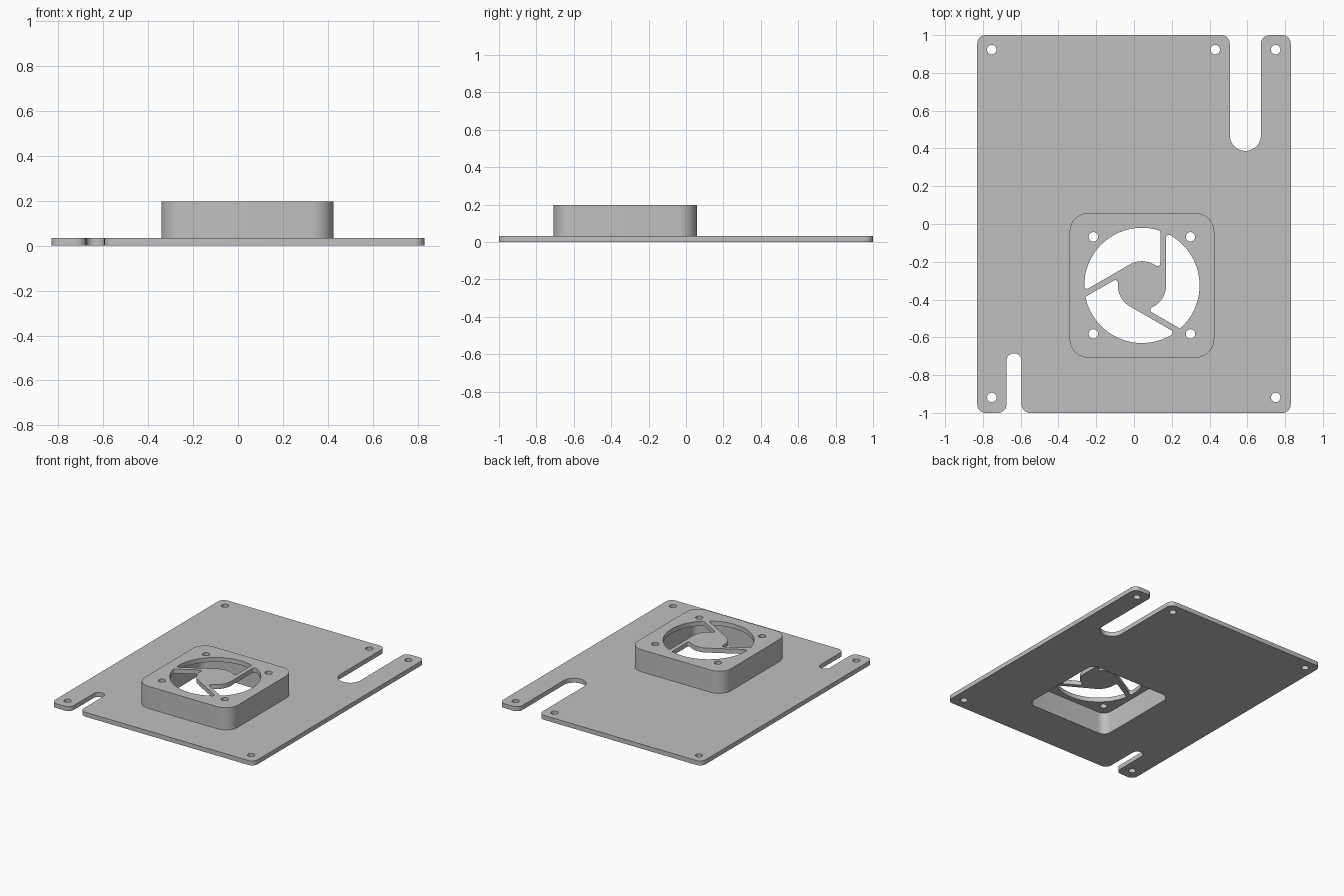
import bpy, bmesh
from math import atan2, cos, pi, sin, sqrt, radians
from mathutils import Vector

cube = bpy.data.objects.get("Cube")
if cube:
    bpy.data.objects.remove(cube, do_unlink=True)

grey = bpy.data.materials.new("plain grey")
grey.use_nodes = True
grey.diffuse_color = (0.53, 0.53, 0.53, 1)
grey.node_tree.nodes["Principled BSDF"].inputs["Base Color"].default_value = grey.diffuse_color


def arc(center, r, a0, a1, n=10):
    return [Vector((center[0] + r * cos(a0 + (a1 - a0) * i / n),
                    center[1] + r * sin(a0 + (a1 - a0) * i / n))) for i in range(n + 1)]


def circle(center, r, n=32):
    return arc(center, r, 0, 2 * pi, n)[:-1]


def rounded(corners, n=10):
    """Outline with right-angled corners (x, y, radius) rounded off."""
    out = []
    for i, (x, y, r) in enumerate(corners):
        p = Vector((x, y))
        a = (Vector(corners[i - 1][:2]) - p).normalized()
        b = (Vector(corners[(i + 1) % len(corners)][:2]) - p).normalized()
        c = p + (a + b) * r
        for k in range(n + 1):
            t = pi / 2 * k / n
            out.append(c - b * r * cos(t) - a * r * sin(t))
    return out


def square(center, half, r):
    return rounded([(center[0] + sx * half, center[1] + sy * half, r)
                    for sx, sy in ((-1, -1), (1, -1), (1, 1), (-1, 1))])


def prism(name, loops, z0, z1):
    """Solid from an outline and its holes, between two heights."""
    bm = bmesh.new()
    for loop in loops:
        vs = [bm.verts.new((p[0], p[1], z0)) for p in loop]
        for i, v in enumerate(vs):
            bm.edges.new((vs[i - 1], v))
    bmesh.ops.triangle_fill(bm, edges=bm.edges[:], use_beauty=True)
    ext = bmesh.ops.extrude_face_region(bm, geom=bm.faces[:], use_keep_orig=True)
    top = [g for g in ext["geom"] if isinstance(g, bmesh.types.BMVert)]
    bmesh.ops.translate(bm, verts=top, vec=(0, 0, z1 - z0))
    bmesh.ops.recalc_face_normals(bm, faces=bm.faces[:])
    mesh = bpy.data.meshes.new(name)
    bm.to_mesh(mesh)
    bm.free()
    mesh.materials.append(grey)
    obj = bpy.data.objects.new(name, mesh)
    bpy.context.collection.objects.link(obj)
    return obj


def combine(obj, other, operation):
    mod = obj.modifiers.new(operation.lower(), "BOOLEAN")
    mod.operation, mod.object, mod.solver = operation, other, "EXACT"
    bpy.ops.object.select_all(action="DESELECT")
    bpy.context.view_layer.objects.active = obj
    obj.select_set(True)
    bpy.ops.object.modifier_apply(modifier=mod.name)
    bpy.data.objects.remove(other, do_unlink=True)


# Sizes
W, L, T, TOP = 0.83, 1.0, 0.033, 0.197
FAN = Vector((0.042, -0.325))
RING, HUB, SPOKE, FILLET = 0.305, 0.128, 0.031, 0.014
HOLE = 0.025


# Air opening between two tangential spokes, with filleted corners
def air_opening(turn):
    third, inner = 2 * pi / 3, HUB - SPOKE
    ax, bx = HUB + FILLET, inner - FILLET
    ay = sqrt((RING - FILLET) ** 2 - ax ** 2)
    by = sqrt((RING - FILLET) ** 2 - bx ** 2)
    cy = sqrt((HUB + FILLET) ** 2 - bx ** 2)
    a, b, c = atan2(ay, ax), atan2(by, bx), atan2(cy, bx)
    first = [Vector(p) for p in arc((ax, ay), FILLET, pi, a, 8)]
    for p in first:
        p.xy = (p.x * cos(third) - p.y * sin(third), p.x * sin(third) + p.y * cos(third))
    pts = first + arc((0, 0), RING, a + third, b, 40)[1:-1]
    pts += arc((bx, by), FILLET, b, 0, 8)
    pts += arc((bx, cy), FILLET, 0, c - pi, 8)
    pts += arc((0, 0), HUB, c, third, 16)[1:]
    return [FAN + Vector((p.x * cos(turn) - p.y * sin(turn),
                          p.x * sin(turn) + p.y * cos(turn))) for p in pts]


# Base plate with a wide slot at the back and a narrow one at the front
R = 0.045
outline = rounded([(-W, -L, R), (-0.675, -L, R), (-0.675, -0.685, 0.039), (-0.595, -0.685, 0.039),
                   (-0.595, -L, R), (W, -L, R), (W, L, R), (0.672, L, R), (0.672, 0.387, 0.082),
                   (0.507, 0.387, 0.082), (0.507, L, R), (-W, L, R)])
screws = [(-0.753, 0.923), (0.43, 0.923), (0.75, 0.923), (-0.753, -0.918), (0.75, -0.918)]
plate = prism("base_plate_with_fan_housing", [outline] + [circle(p, HOLE) for p in screws], 0, T)

# Fan housing with spoked grille and four screw holes
fan_screws = [(FAN.x + sx * 0.257, FAN.y + sy * 0.257) for sx in (-1, 1) for sy in (-1, 1)]
housing = prism("fan_housing", [square(FAN, 0.383, 0.1)]
                + [air_opening(radians(120 * k)) for k in range(3)]
                + [circle(p, HOLE) for p in fan_screws], T / 2, TOP)
combine(plate, housing, "UNION")

# Fan pocket, open underneath
pocket = prism("pocket_cutter", [square(FAN, 0.343, 0.06)], -0.1, TOP - T)
pocket.hide_render = True
combine(plate, pocket, "DIFFERENCE")

bpy.ops.object.shade_smooth_by_angle(angle=radians(30))
